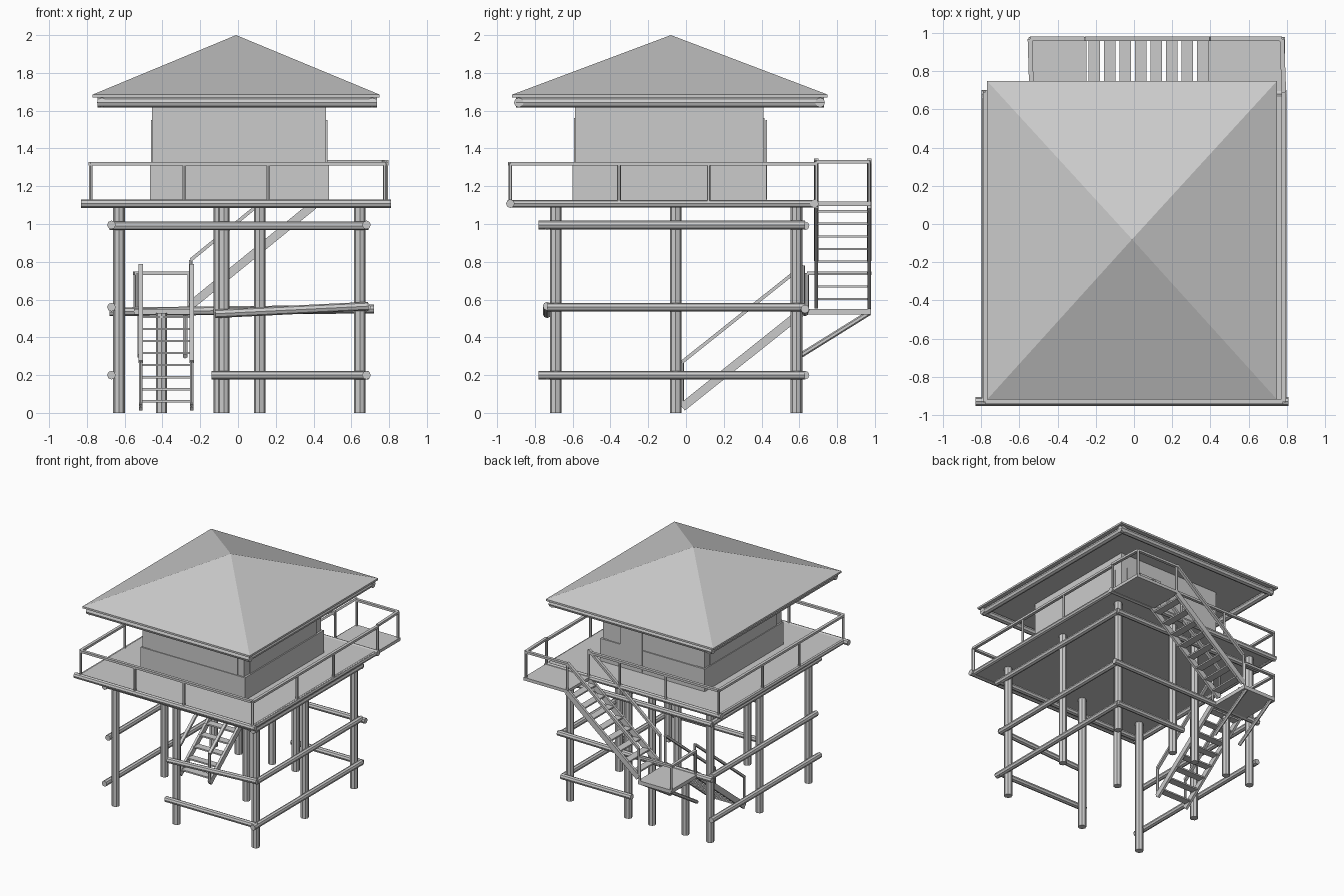
import bpy
from mathutils import Vector

old = bpy.data.objects.get("Cube")
if old:
    bpy.data.objects.remove(old)

grey = bpy.data.materials.new("weathered_grey")
grey.use_nodes = True
tone = (0.6, 0.6, 0.6, 1)
grey.diffuse_color = tone
grey.node_tree.nodes["Principled BSDF"].inputs["Base Color"].default_value = tone


def finish(name):
    ob = bpy.context.object
    ob.name = name
    ob.data.materials.append(grey)
    return ob


def box(name, x, y, z):
    """Box from three (low, high) ranges."""
    centre = [(a + b) / 2 for a, b in (x, y, z)]
    bpy.ops.mesh.primitive_cube_add(size=1, location=centre)
    bpy.context.object.scale = [b - a for a, b in (x, y, z)]
    return finish(name)


def log(name, p, q, r=0.023, sides=8):
    """Round timber between two points."""
    p, q = Vector(p), Vector(q)
    bpy.ops.mesh.primitive_cylinder_add(vertices=sides, radius=r, depth=(q - p).length,
                                        location=(p + q) / 2)
    bpy.context.object.rotation_euler = (q - p).to_track_quat("Z", "Y").to_euler()
    ob = finish(name)
    bpy.ops.object.shade_smooth_by_angle()
    return ob


def plank(name, p, q, width, height):
    """Rectangular timber between two points, height kept upright."""
    p, q = Vector(p), Vector(q)
    bpy.ops.mesh.primitive_cube_add(size=1, location=(p + q) / 2)
    ob = bpy.context.object
    ob.rotation_euler = (q - p).to_track_quat("Y", "Z").to_euler()
    ob.scale = (width, (q - p).length, height)
    return finish(name)


def rail(name, points, height=0.2, posts=True):
    """Handrail along a path of foot points, with a post at each point."""
    up = Vector((0, 0, height))
    for a, b in zip(points, points[1:]):
        plank(name, Vector(a) + up, Vector(b) + up, 0.024, 0.018)
    if posts:
        for a in points:
            log(name + "_post", a, Vector(a) + up, 0.01, 6)


# Hipped roof with eave boards
X0, X1, Y0, Y1 = -0.77, 0.75, -0.92, 0.75
rim = [(X0, Y0), (X1, Y0), (X1, Y1), (X0, Y1)]
verts = [(x, y, z) for z in (1.67, 1.685) for x, y in rim] + [(-0.01, -0.08, 2)]
faces = [(3, 2, 1, 0)]
for i in range(4):
    j = (i + 1) % 4
    faces += [(i, j, j + 4, i + 4), (i + 4, j + 4, 8)]
mesh = bpy.data.meshes.new("roof")
mesh.from_pydata(verts, [], faces)
mesh.materials.append(grey)
bpy.context.collection.objects.link(bpy.data.objects.new("roof", mesh))
for y in (-0.885, 0.71):
    log("eave_beam", (-0.745, y, 1.643), (0.735, y, 1.643), 0.026)
for x in (-0.72, 0.71):
    log("eave_beam", (x, -0.9, 1.643), (x, 0.73, 1.643), 0.026)

# Cabin with projecting lower wall and window panels
box("cabin_upper_wall", (-0.455, 0.467), (-0.588, 0.41), (1.3, 1.67))
box("cabin_lower_wall", (-0.467, 0.483), (-0.6, 0.425), (1.12, 1.31))
for y in (-0.59, 0.412):
    box("window_panel", (-0.38, 0.41), (y - 0.004, y + 0.004), (1.31, 1.56))
for x in (-0.457, 0.469):
    box("window_panel", (x - 0.004, x + 0.004), (-0.52, 0.345), (1.31, 1.55))
box("door", (0.1, 0.3), (0.42, 0.43), (1.13, 1.55))

# Deck, rim beams and the stair head extension
box("deck", (-0.795, 0.79), (-0.93, 0.69), (1.095, 1.125))
box("deck_extension", (0.39, 0.79), (0.69, 0.98), (1.095, 1.12))
for y, a, b in ((-0.93, -0.83, 0.81), (0.68, -0.8, 0.8)):
    log("deck_rim_beam", (a, y, 1.108), (b, y, 1.108))
for x in (-0.78, 0.78):
    log("deck_rim_beam", (x, -0.93, 1.108), (x, 0.69, 1.108), 0.02)

# Deck railings
D = 1.12
front = [(x, -0.93, D) for x in (-0.78, -0.285, 0.16, 0.78)]
sides = (-0.93, -0.355, 0.12, 0.69)
rail("front_rail", front)
rail("left_rail", [(0.785, y, D) for y in sides])
rail("right_rail", [(-0.78, y, D) for y in sides])
rail("back_rail", [(x, 0.69, D) for x in (-0.78, -0.3, 0.12, 0.4)])
rail("stair_head_rail", [(0.785, 0.69, D), (0.775, 0.97, D), (0.4, 0.97, D)], 0.21)

# Tower posts
L, C, R = -0.63, 0.115, 0.645
F, M, B = -0.69, -0.055, 0.585
for x, y in ((L, F), (-0.075, F), (R, F), (L, M), (C, M), (R, M),
             (L, B), (-0.1, B), (C, B), (R, B)):
    log("tower_post", (x, y, 0), (x, y, 1.1), 0.031)
log("landing_post", (-0.405, B, 0), (-0.405, B, 0.53), 0.03)

# Horizontal cross beams
for z, y0 in ((0.2, -0.78), (0.56, -0.735), (0.995, -0.78)):
    for x in (L - 0.04, R + 0.035):
        log("side_beam", (x, y0, z), (x, 0.63, z))
for y in (F - 0.045, B + 0.045):
    log("top_beam", (-0.68, y, 0.99), (0.69, y, 0.99))
log("front_beam", (-0.12, F - 0.045, 0.525), (0.69, F - 0.045, 0.565))
log("front_beam", (-0.14, F - 0.045, 0.2), (0.69, F - 0.045, 0.2))
log("back_beam", (-0.68, B + 0.045, 0.535), (0.72, B + 0.045, 0.55))
log("back_beam", (0.05, B + 0.045, 0.2), (0.69, B + 0.045, 0.2))

# Stair landing with rails and braces
box("landing", (-0.55, -0.25), (0.6, 0.98), (0.52, 0.55))
rail("landing_rail", [(-0.535, 0.64, 0.54), (-0.545, 0.97, 0.54), (-0.26, 0.97, 0.54)])
for x in (-0.52, -0.28):
    log("landing_brace", (x, 0.6, 0.3), (x, 0.97, 0.53), 0.014, 6)


def flight(name, foot, head, across, count=8):
    """Open stair: two stringers, treads and sloping handrails."""
    foot, head, across = Vector(foot), Vector(head), Vector(across)
    for side in (Vector(), across):
        plank(name + "_stringer", foot + side, head + side, 0.02, 0.045)
        rail(name + "_handrail", [foot + side, head + side], 0.24)
    for i in range(count):
        p = foot.lerp(head, (i + 0.5) / count)
        tread = plank(name + "_tread", p, p + across, 0.06, 0.012)


flight("lower_stair", (-0.515, -0.02, 0.03), (-0.515, 0.62, 0.54), (0.27, 0, 0))
flight("upper_stair", (-0.25, 0.69, 0.57), (0.4, 0.69, 1.1), (0, 0.28, 0))
